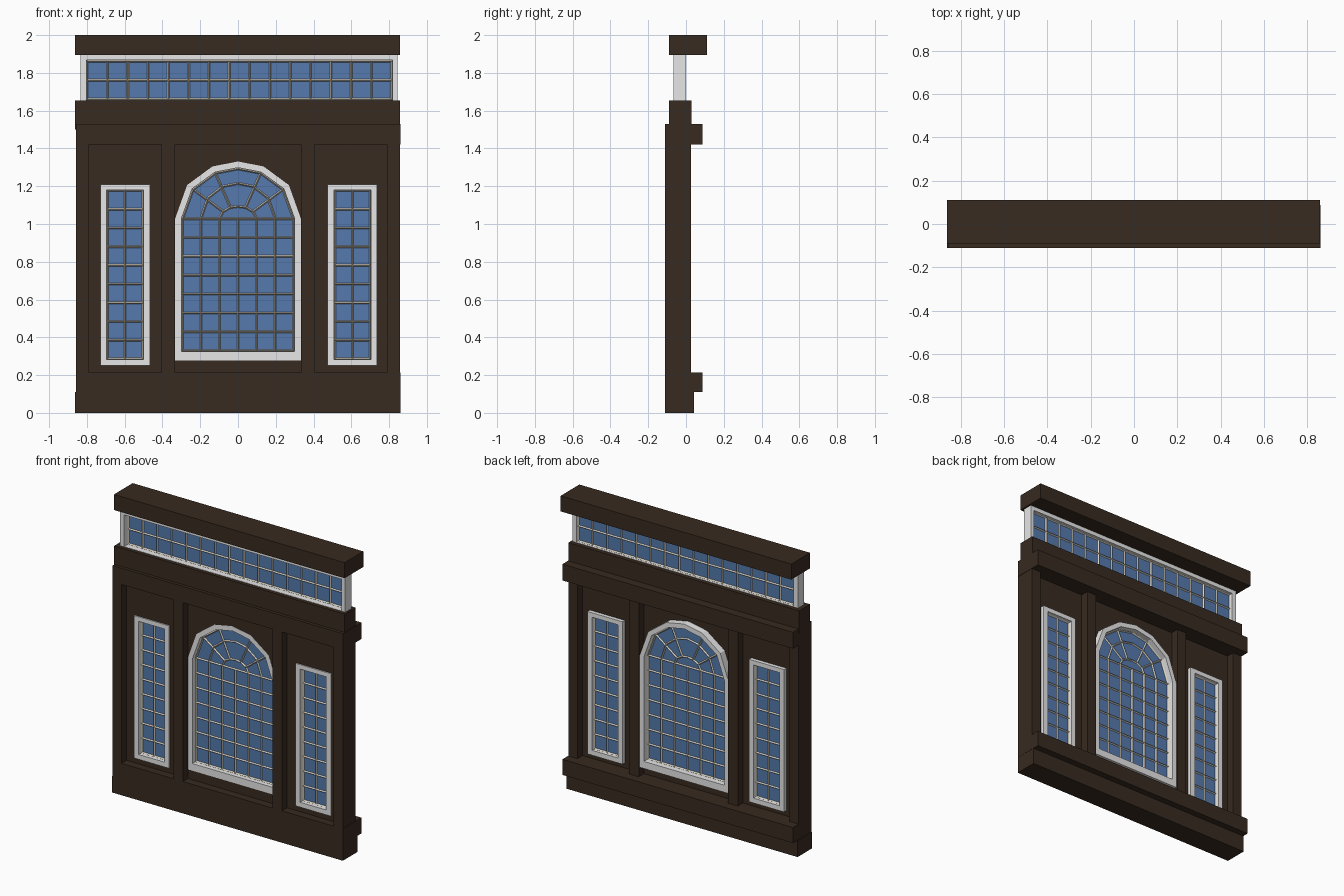
import bpy, bmesh, math
from mathutils import Vector

if "Cube" in bpy.data.objects:
    bpy.data.objects.remove(bpy.data.objects["Cube"])


def material(name, rgb):
    m = bpy.data.materials.new(name)
    m.diffuse_color = (*rgb, 1)
    m.use_nodes = True
    m.node_tree.nodes["Principled BSDF"].inputs["Base Color"].default_value = m.diffuse_color
    return m


WOOD = material("dark_brown_wood", (0.040, 0.0235, 0.0145))
WHITE = material("white_frame", (0.80, 0.80, 0.80))
GLASS = material("blue_glass", (0.092, 0.195, 0.42))
BARS = material("cream_glazing_bar", (0.68, 0.63, 0.54))


def finish(name, bm, mat):
    bmesh.ops.recalc_face_normals(bm, faces=bm.faces)
    me = bpy.data.meshes.new(name)
    bm.to_mesh(me)
    bm.free()
    me.materials.append(mat)
    ob = bpy.data.objects.new(name, me)
    bpy.context.collection.objects.link(ob)
    return ob


def add_loops(bm, loops, caps):
    """Skin matching closed loops of points, optionally capping both ends."""
    vs = [[bm.verts.new(p) for p in loop] for loop in loops]
    n = len(vs[0])
    pairs = list(zip(vs, vs[1:])) if caps else list(zip(vs, vs[1:] + vs[:1]))
    for p, q in pairs:
        for i in range(n):
            j = (i + 1) % n
            bm.faces.new((p[i], p[j], q[j], q[i]))
    if caps:
        bm.faces.new(vs[0])
        bm.faces.new(vs[-1][::-1])


def at_y(pts, y):
    return [(x, y, z) for x, z in pts]


def prism(name, pts, y0, y1, mat):
    bm = bmesh.new()
    add_loops(bm, [at_y(pts, y0), at_y(pts, y1)], True)
    return finish(name, bm, mat)


def rect(x0, x1, z0, z1):
    return [(x0, z0), (x1, z0), (x1, z1), (x0, z1)]


def box(name, x0, x1, y0, y1, z0, z1, mat=WOOD):
    return prism(name, rect(x0, x1, z0, z1), y0, y1, mat)


def ring(name, outer, inner, y0, y1, mat):
    """Frame between two outlines with the same number of points."""
    bm = bmesh.new()
    add_loops(bm, [at_y(outer, y0), at_y(inner, y0), at_y(inner, y1), at_y(outer, y1)], False)
    return finish(name, bm, mat)


def bars(name, segments, y, w=0.016, d=0.024):
    """Diamond-section glazing bars along a list of x-z segments."""
    bm = bmesh.new()
    for p, q in segments:
        p, q = Vector(p), Vector(q)
        t = (q - p).normalized()
        sx, sz = -t.y * w / 2, t.x * w / 2
        add_loops(bm, [[(e.x - sx, y, e.y - sz), (e.x, y - d / 2, e.y),
                        (e.x + sx, y, e.y + sz), (e.x, y + d / 2, e.y)]
                       for e in (p, q)], True)
    return finish(name, bm, BARS)


def grid(x0, x1, z0, z1, cols, rows):
    segs = []
    for i in range(cols + 1):
        x = x0 + (x1 - x0) * i / cols
        segs.append(((x, z0), (x, z1)))
    for i in range(rows + 1):
        z = z0 + (z1 - z0) * i / rows
        segs.append(((x0, z), (x1, z)))
    return segs


ANGLES = [math.radians(a) for a in (0, 36, 66, 90, 114, 144, 180)]
SPRING = 1.028


def arc(rx, rz):
    return [(rx * math.cos(a), SPRING + rz * math.sin(a)) for a in ANGLES]


# Wall framework: base, rails, header and cap
box("base_plinth", -0.862, 0.859, -0.11, 0.043, 0, 0.11)
box("bottom_rail", -0.858, 0.86, -0.11, 0.087, 0.11, 0.215)
box("top_rail", -0.858, 0.86, -0.11, 0.087, 1.42, 1.53)
box("header", -0.862, 0.857, -0.089, 0.028, 1.5, 1.653)
box("cap_beam", -0.862, 0.857, -0.089, 0.11, 1.895, 2.0)

# Vertical posts and side windows, mirrored left and right
PY0, PY1 = -0.057, -0.028
for side, s in (("left", -1), ("right", 1)):
    for part, a, b in (("inner_post", 0.333, 0.405), ("outer_post", 0.79, 0.858)):
        x0, x1 = sorted((s * a, s * b))
        box(f"{side}_{part}", x0, x1, -0.11, 0.027, 0.215, 1.42)
    x0, x1 = sorted((s * 0.405, s * 0.79))
    cx = s * 0.602 + 0.004
    f0, f1 = cx - 0.131, cx + 0.131
    outer = rect(f0, f1, 0.25, 1.21)
    g0, g1, gz0, gz1 = f0 + 0.034, f1 - 0.034, 0.283, 1.18
    ring(f"{side}_panel", rect(x0, x1, 0.215, 1.42), outer, PY0, PY1, WOOD)
    ring(f"{side}_window_frame", outer, rect(g0, g1, gz0, gz1), -0.065, -0.003, WHITE)
    box(f"{side}_window_glass", g0, g1, -0.034, -0.028, gz0, gz1, GLASS)
    bars(f"{side}_window_bars",
         grid(g0 + .003, g1 - .003, gz0 + .003, gz1 - .003, 2, 9), -0.031)

# Centre panel: piece under the window and piece around the arch
box("centre_lower_panel", -0.333, 0.333, PY0, PY1, 0.215, 0.277)
outer_arc = arc(0.333, 0.303)
prism("centre_arch_panel", outer_arc + [(-0.333, 1.42), (0.333, 1.42)], PY0, PY1, WOOD)

# Arched window
inner_arc = arc(0.300, 0.270)
outer = [(-0.333, 0.277), (0.333, 0.277)] + outer_arc
inner = [(-0.300, 0.325), (0.300, 0.325)] + inner_arc
ring("arch_window_frame", outer, inner, -0.058, 0.02, WHITE)
prism("arch_window_glass", inner, -0.026, -0.020, GLASS)
segs = grid(-0.294, 0.294, 0.33, SPRING, 6, 7)
mid, small, rim = arc(0.197, 0.187), arc(0.098, 0.065), arc(0.294, 0.264)
for curve in (rim, mid, small):
    segs += list(zip(curve, curve[1:]))
for i in (1, 2, 4, 5):
    segs.append((small[i], rim[i]))
bars("arch_window_bars", segs, -0.023)

# Long transom window under the cap
outer = rect(-0.835, 0.845, 1.625, 1.897)
inner = rect(-0.803, 0.818, 1.655, 1.868)
ring("transom_frame", outer, inner, -0.065, 0.0, WHITE)
box("transom_glass", -0.803, 0.818, -0.024, -0.018, 1.655, 1.868, GLASS)
bars("transom_bars", grid(-0.799, 0.814, 1.66, 1.862, 15, 2), -0.021)
